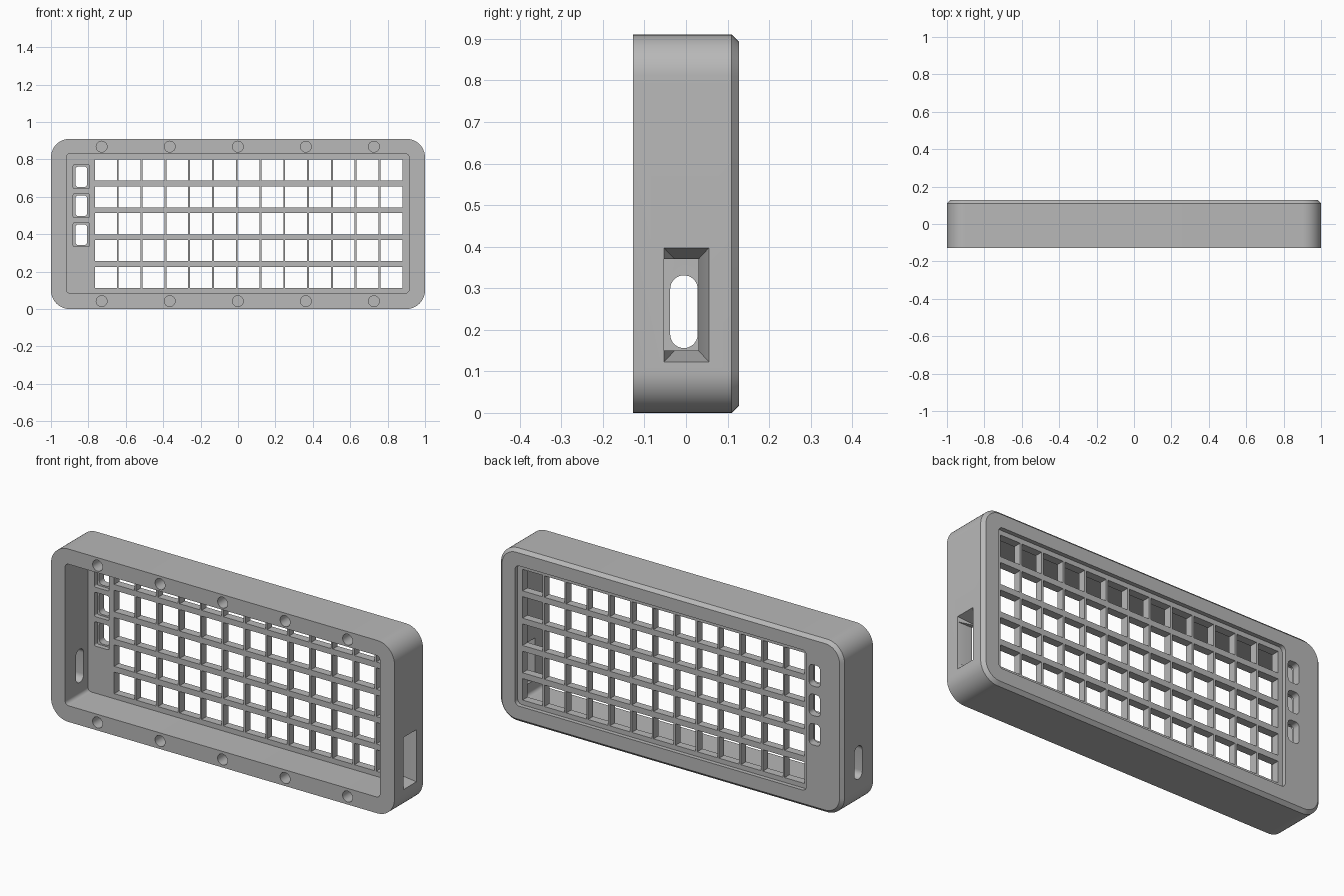
import bpy, bmesh
from math import cos, sin, pi

if "Cube" in bpy.data.objects:
    bpy.data.objects.remove(bpy.data.objects["Cube"], do_unlink=True)

grey = bpy.data.materials.new("plain grey")
grey.use_nodes = True
grey.diffuse_color = (0.48, 0.48, 0.48, 1)
grey.node_tree.nodes["Principled BSDF"].inputs["Base Color"].default_value = (0.48, 0.48, 0.48, 1)

FRONT, BACK = -0.127, 0.127
PLATE = 0.063          # inner face of the back plate
HEIGHT = 0.91


def rounded(a0, a1, b0, b1, r=0, seg=6):
    """Outline of a rectangle with rounded corners."""
    if r == 0:
        return [(a0, b0), (a1, b0), (a1, b1), (a0, b1)]
    centres = [(a1 - r, b1 - r), (a0 + r, b1 - r), (a0 + r, b0 + r), (a1 - r, b0 + r)]
    return [(ca + r * cos((k + i / seg) * pi / 2), cb + r * sin((k + i / seg) * pi / 2))
            for k, (ca, cb) in enumerate(centres) for i in range(seg + 1)]


def loft(bm, sections, axis="y"):
    """Closed solid through (depth, outline) sections along an axis."""
    rings = []
    for d, outline in sections:
        rings.append([bm.verts.new((a, d, b) if axis == "y" else (d, a, b)) for a, b in outline])
    n = len(rings[0])
    for lo, hi in zip(rings, rings[1:]):
        for i in range(n):
            j = (i + 1) % n
            bm.faces.new((lo[i], lo[j], hi[j], hi[i]))
    bm.faces.new(rings[0][::-1])
    bm.faces.new(rings[-1])


def solid(name, parts, axis="y"):
    """Object made of one or more separate lofted solids."""
    bm = bmesh.new()
    for sections in parts:
        loft(bm, sections, axis)
    bmesh.ops.remove_doubles(bm, verts=bm.verts, dist=0.00001)
    bmesh.ops.recalc_face_normals(bm, faces=bm.faces)
    mesh = bpy.data.meshes.new(name)
    bm.to_mesh(mesh)
    bm.free()
    obj = bpy.data.objects.new(name, mesh)
    bpy.context.collection.objects.link(obj)
    mesh.materials.append(grey)
    return obj


def straight(d0, d1, outline):
    return [(d0, outline), (d1, outline)]


# Outer shell with a chamfered back edge
c = 0.017
outer = rounded(-1, 1, 0, HEIGHT, 0.1, 12)
case = solid("case", [[(FRONT, outer), (BACK - c, outer),
                       (BACK, rounded(-1 + c, 1 - c, c, HEIGHT - c, 0.1 - c, 12))]])
cutters = []

# Open cavity at the front and shallow recess at the back
cutters.append(solid("cavity_cutter", [straight(FRONT - 0.1, PLATE, rounded(-0.918, 0.915, 0.085, 0.83, 0.02))]))
cutters.append(solid("recess_cutter", [straight(BACK - 0.022, BACK + 0.1, rounded(-0.79, 0.907, 0.087, 0.825, 0.025))]))

# Grid of square openings
openings = []
for col in range(13):
    for row in range(5):
        x, z = -0.765 + col * 0.1272, 0.112 + row * 0.1437
        openings.append(straight(PLATE - 0.02, BACK + 0.02, rounded(x, x + 0.117, z, z + 0.113)))
cutters.append(solid("grid_cutter", openings))

# Three rounded slots with wider pockets on the inside
slots, pockets = [], []
for i in range(3):
    z = 0.333 + i * 0.155
    slots.append(straight(PLATE - 0.02, BACK + 0.02, rounded(-0.87, -0.806, z + 0.008, z + 0.12, 0.02)))
    pockets.append(straight(PLATE - 0.01, PLATE + 0.025, rounded(-0.881, -0.795, z, z + 0.128, 0.008)))
cutters += [solid("slot_cutter", slots), solid("pocket_cutter", pockets)]

# Blind screw holes along the top and bottom rims
holes = []
for i in range(5):
    for z in (0.042, 0.868):
        x = -0.729 + i * 0.364
        ring = [(x + 0.029 * cos(k * pi / 12), z + 0.029 * sin(k * pi / 12)) for k in range(24)]
        holes.append(straight(FRONT - 0.02, FRONT + 0.1, ring))
cutters.append(solid("screw_cutter", holes))

# Tapered port in the +x wall, with a straight opening through it
cutters.append(solid("port_taper_cutter", [[(0.9, rounded(-0.027, 0.03, 0.15, 0.37)),
                                            (0.915, rounded(-0.027, 0.03, 0.15, 0.37)),
                                            (1.0, rounded(-0.053, 0.055, 0.123, 0.397)),
                                            (1.02, rounded(-0.053, 0.055, 0.123, 0.397))]], "x"))
cutters.append(solid("port_cutter", [straight(0.89, 1.03, rounded(-0.0525, 0.0302, 0.1502, 0.3698))], "x"))

# Oval opening in the -x wall
cutters.append(solid("oval_cutter", [straight(-1.03, -0.9, rounded(-0.038, 0.028, 0.156, 0.331, 0.0328, 8))], "x"))

# Cut everything, then keep only the finished case
for cutter in cutters:
    cutter.hide_render = True
    mod = case.modifiers.new(cutter.name, "BOOLEAN")
    mod.operation = "DIFFERENCE"
    mod.solver = "EXACT"
    mod.object = cutter
bpy.context.view_layer.update()
result = bpy.data.meshes.new_from_object(case.evaluated_get(bpy.context.evaluated_depsgraph_get()))
case.modifiers.clear()
case.data = result
for cutter in cutters:
    bpy.data.objects.remove(cutter, do_unlink=True)
result.materials.clear()
result.materials.append(grey)
for face in result.polygons:
    face.material_index = 0

bpy.ops.object.select_all(action="DESELECT")
case.select_set(True)
bpy.context.view_layer.objects.active = case
bpy.ops.object.shade_smooth_by_angle(angle=pi / 6)
